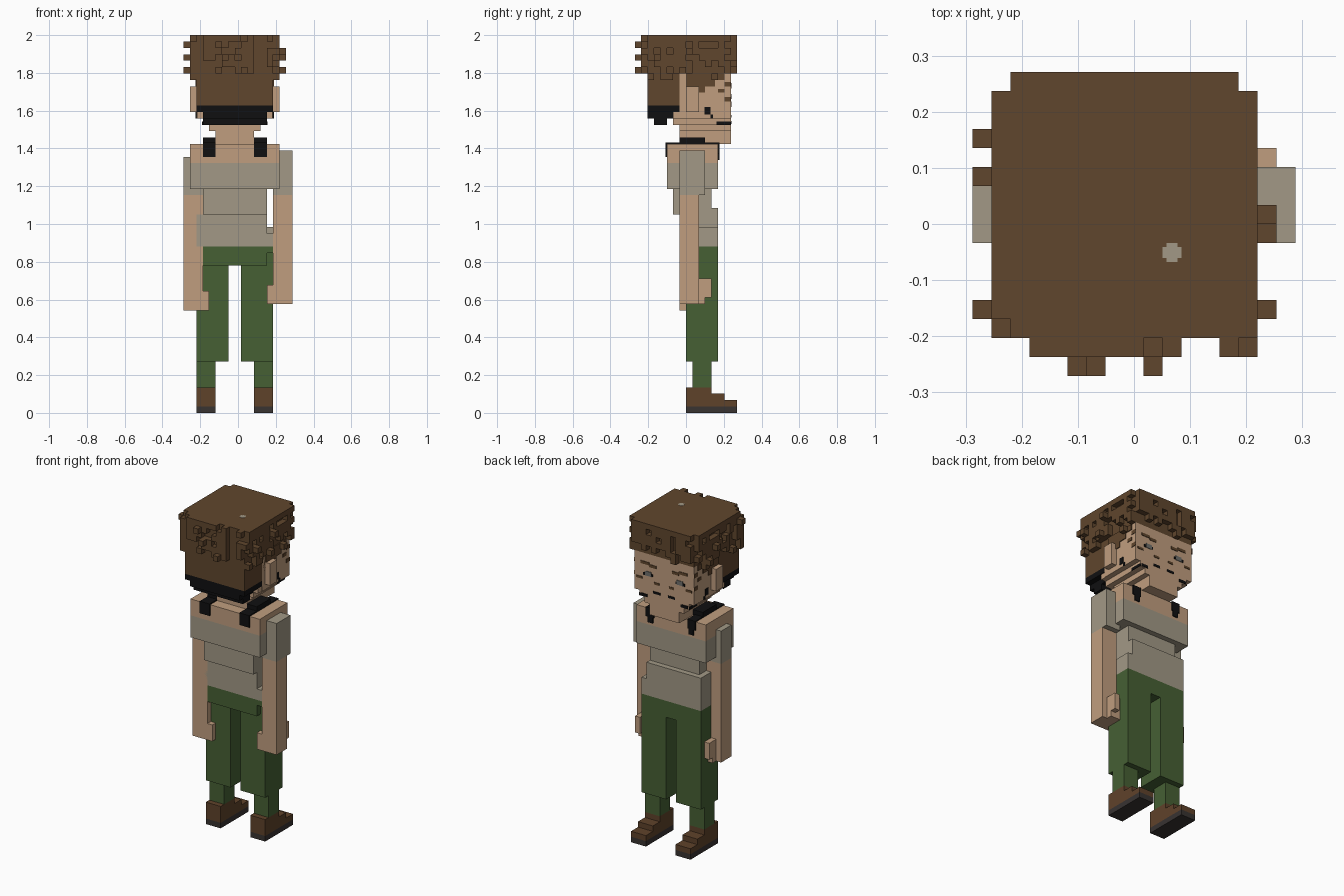
import bpy, bmesh, random
from mathutils import Vector

random.seed(4)
if "Cube" in bpy.data.objects:
    bpy.data.objects.remove(bpy.data.objects["Cube"])

V = 2 / 59  # block size


def make_mat(name, rgb):
    lin = [((c / 255 + 0.055) / 1.055) ** 2.4 if c > 10 else c / 255 / 12.92 for c in rgb]
    m = bpy.data.materials.new(name)
    m.use_nodes = True
    m.diffuse_color = (*lin, 1)
    bsdf = m.node_tree.nodes["Principled BSDF"]
    bsdf.inputs["Base Color"].default_value = (*lin, 1)
    bsdf.inputs["Roughness"].default_value = 0.9
    return m


skin = make_mat("skin", (192, 158, 127))
hair = make_mat("hair_brown", (96, 70, 45))
shirt = make_mat("shirt_grey", (162, 153, 134))
green = make_mat("trouser_green", (70, 96, 52))
black = make_mat("black", (16, 16, 17))
shoe = make_mat("shoe_brown", (95, 66, 42))
sole = make_mat("sole_dark", (56, 51, 49))
eye = make_mat("eye_grey", (112, 112, 108))


def part(name, mat, boxes):
    """One object made of boxes (x0, x1, y0, y1, z0, z1) in block units."""
    bm = bmesh.new()
    for x0, x1, y0, y1, z0, z1 in boxes:
        verts = bmesh.ops.create_cube(bm, size=1)["verts"]
        size = Vector((x1 - x0, y1 - y0, z1 - z0))
        mid = Vector(((x0 + x1) / 2 - 8.5, (y0 + y1) / 2 - 8, (z0 + z1) / 2))
        for v in verts:
            v.co = Vector(a * b for a, b in zip(v.co, size)) * V + mid * V
    me = bpy.data.meshes.new(name)
    bm.to_mesh(me)
    bm.free()
    me.materials.append(mat)
    ob = bpy.data.objects.new(name, me)
    bpy.context.collection.objects.link(ob)
    return ob


def mirror(boxes):
    """Boxes plus their copies across the body centre (x = 8)."""
    return boxes + [(16 - b[1], 16 - b[0], *b[2:]) for b in boxes]


# Feet and legs
part("soles", sole, mirror([(2, 5, 8, 16, 0, 1)]))
part("shoes", shoe, mirror([(2, 5, 8, 16, 1, 2), (2, 5, 8, 14, 2, 3), (2, 5, 8, 12, 3, 4)]))
part("lower_legs", green, mirror([(2, 5, 9, 12, 4, 8)]))
part("upper_legs", green, mirror([(2, 7, 8, 13, 8, 23)]))
part("waist", green, [(2, 14, 8, 13, 23, 26), (3, 13, 7, 8, 23, 26), (13, 14, 7, 8, 25, 26)])

# Torso
part("shirt_lower", shirt, [(2, 14, 7, 13, 26, 28), (13, 14, 10, 13, 28, 29),
                            (2, 13, 7, 13, 28, 31), (2, 13, 8, 13, 31, 32)])
part("shirt_middle", shirt, [(3, 13, 6, 12, 31, 35)])
part("shirt_chest", shirt, [(1, 15, 5, 13, 35, 39)])
part("shoulders", skin, [(1, 15, 5, 13, 39, 42)])

# Straps run up the back, over the shoulder and down the chest
part("straps", black, mirror([(3, 5, 4.8, 5.2, 40, 42.2), (3, 5, 4.8, 7, 42, 42.2),
                              (3, 5, 7, 11, 42, 43), (3, 4.6, 11, 13.2, 42, 42.2),
                              (3, 4.6, 12.8, 13.2, 40.5, 42.2), (3.4, 4.4, 12.8, 13.2, 39.5, 40.5)]))

# Arms and hands
part("sleeve_left", shirt, [(14, 17, 7, 11, 34, 41)])
part("sleeve_right", shirt, [(0, 3, 7, 10, 34, 40)])
part("arm_left", skin, [(14, 17, 7, 10, 17, 34)])
part("arm_right", skin, [(0, 3, 7, 10, 16, 34)])
part("hand_left", skin, [(13, 14, 7, 10, 17, 20), (14, 16, 10, 11, 17, 21), (15, 16, 11, 12, 18, 21)])
part("hand_right", skin, [(3, 4, 7, 10, 16, 19), (1, 3, 10, 11, 16, 20), (1, 2, 11, 12, 17, 20)])

# Neck, head and ears
part("neck", skin, [(5, 11, 7, 11, 42, 45)])
part("head", skin, [(2, 14, 7, 15, 46, 53), (3, 13, 6, 15, 45, 46), (2.1, 13.9, 6, 7, 46, 47)])
part("jaw", skin, [(4, 12, 7, 15, 44, 45), (5, 11, 11, 15, 42, 44)])
part("ears", skin, mirror([(1, 2, 8, 10, 47, 51)]))

# Face details as thin plates
F = (14.9, 15.1)
part("eyebrows", hair, mirror([(3.3, 5, *F, 51, 51.5), (5, 6.4, *F, 50.7, 51.2)]))
part("eyes", eye, mirror([(4.2, 5.4, *F, 49, 49.8)]))
part("eye_corners", black, mirror([(3.8, 4.2, *F, 49, 49.5), (5.4, 5.7, *F, 49.1, 49.5)]))
part("face_marks", hair, mirror([(2.4, 3.6, *F, 48.2, 48.6), (6, 7, *F, 47.8, 48.2),
                                 (1.9, 2.1, 13, 14, 50, 50.6), (1.9, 2.1, 14, 15, 51, 51.7),
                                 (1.9, 2.1, 14, 15, 48.6, 49.3)]))
part("stubble", black, mirror([(1.9, 2.1, 10.9, 11.8, 46.6, 47.8), (1.9, 2.1, 11.8, 12.2, 46, 46.6),
                               (2.9, 3.1, 12.8, 15, 45, 45.5), (5.8, 7.2, *F, 46.1, 46.5),
                               (3.2, 4.6, *F, 45.1, 45.6)]))

# Back of the head: cropped black nape under brown hair
part("nape", black, [(2, 14, 2, 7, 47, 48), (3, 13, 2, 6, 46, 47), (3, 13, 3, 5, 45, 46)])
part("hair_back", hair, [(2, 14, 2, 8, 48, 53)])
part("sideburns", hair, mirror([(1.85, 3, 8, 9.5, 49, 53), (1.85, 3, 9.5, 11, 50, 53),
                                (1.85, 3, 11, 12.5, 51, 53), (1.85, 3, 12.5, 14, 52, 53)]))

# Curly crown: solid core with a ragged ring of blocks
curls = [(2, 14, 2, 15, 53, 59), (1, 15, 3, 15, 58, 59), (2, 14, 15, 16, 58, 59)]
ring = [(x, y) for x in (1, 14) for y in range(2, 15)] + [(x, y) for y in (1, 15) for x in range(2, 14)]
for x, y in ring:
    for z in range(52, 59):
        if y == 15 and z < 53:
            continue
        chance = 0.3 if z < 54 else 0.72
        if y == 1 and not (3 <= x < 11 or x == 13):
            chance = 0
        if random.random() < chance:
            curls.append((x, x + 1, y, y + 1, z, z + 1))
# Stray tufts sticking out
for x, y, z in [(0, 12, 53), (0, 10, 55), (0, 3, 57), (15, 3, 55), (15, 7, 53), (15, 8, 56),
                (5, 0, 57), (6, 0, 55), (9, 0, 53), (14, 1, 56), (13, 1, 58), (4, 1, 58), (8, 1, 58)]:
    curls.append((x, x + 1, y, y + 1, z, z + 1))
    if x in (0, 15):
        inner = 1 if x == 0 else 14
        curls.append((inner, inner + 1, y, y + 1, z, z + 1))
    elif y == 0:
        curls.append((x, x + 1, 1, 2, z, z + 1))
part("hair_crown", hair, curls)
part("crown_spot", shirt, [(10, 11, 6.2, 6.8, 58.9, 59.03), (10.2, 10.8, 6, 7, 58.9, 59.03)])
